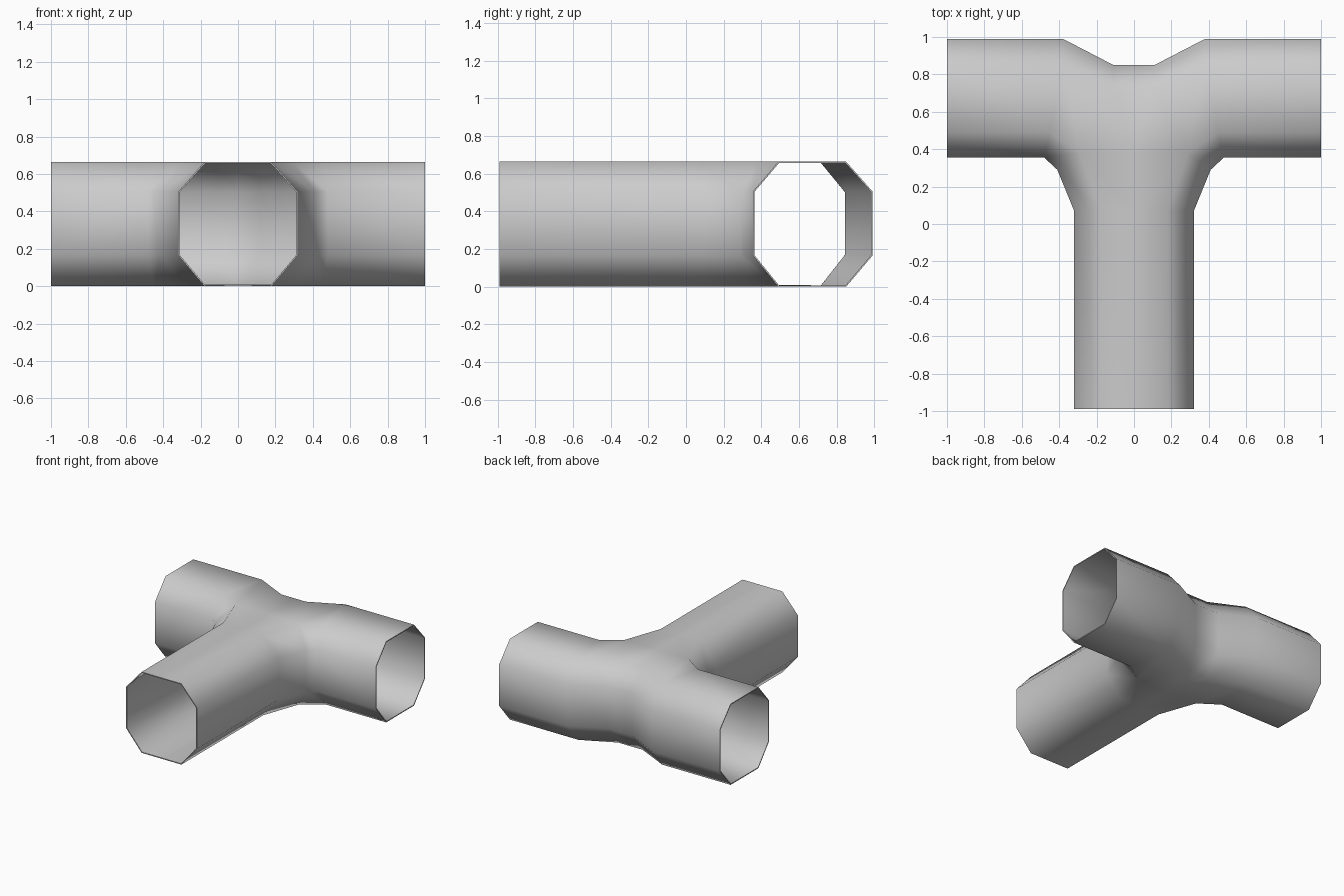
import bpy, bmesh

if "Cube" in bpy.data.objects:
    bpy.data.objects.remove(bpy.data.objects["Cube"])

# Plan outlines of the right half: widest side wall, and edge of the flat top/bottom
side_back = [(0, .85), (.11, .85), (.38, .99), (1, .99)]
flat_back = [(0, .72), (.11, .72), (.38, .85), (1, .85)]
side_front = [(1, .355), (.48, .355), (.41, .29), (.32, .07), (.32, -.99)]
flat_front = [(1, .49), (.45, .49), (.29, .38), (.18, .07), (.18, -.99)]
axis = [(0, .38), (0, .07), (0, -.99)]
HEIGHT, LOW, HIGH = .663, .165, .505

bm = bmesh.new()


def row(points, z):
    return [bm.verts.new((x, y, z)) for x, y in points]


def bridge(a, b):
    for i in range(len(a) - 1):
        bm.faces.new((a[i], a[i + 1], b[i + 1], b[i]))


# Flat top and bottom as quad strips, joined by the bevelled walls
caps = {}
for z in (0, HEIGHT):
    b, f, c = row(flat_back, z), row(flat_front, z), row(axis, z)
    bridge([b[3], b[2], b[1]], f[:3])
    bm.faces.new((b[1], f[2], c[0], b[0]))
    bridge(f[2:], c)
    caps[z] = (b, f)
for k, side in enumerate((side_back, side_front)):
    rings = [caps[0][k], row(side, LOW), row(side, HIGH), caps[HEIGHT][k]]
    for lower, upper in zip(rings, rings[1:]):
        bridge(lower, upper)

# Mirror to the left half
bmesh.ops.mirror(bm, geom=bm.verts[:] + bm.edges[:] + bm.faces[:],
                 axis='X', merge_dist=1e-4)
bmesh.ops.remove_doubles(bm, verts=bm.verts[:], dist=1e-4)
bmesh.ops.recalc_face_normals(bm, faces=bm.faces[:])
# Make sure the top faces point outward
top = max(bm.faces, key=lambda f: f.calc_center_median().z)
if top.normal.z < 0:
    bmesh.ops.reverse_faces(bm, faces=bm.faces[:])

mesh = bpy.data.meshes.new("pipe_tee")
bm.to_mesh(mesh)
bm.free()
pipe = bpy.data.objects.new("pipe_tee", mesh)
bpy.context.collection.objects.link(pipe)
bpy.context.view_layer.objects.active = pipe
pipe.select_set(True)

# Thin wall, open ends
wall = pipe.modifiers.new("wall", 'SOLIDIFY')
wall.thickness = .008
wall.offset = -1
bpy.ops.object.modifier_apply(modifier="wall")
bpy.ops.object.shade_smooth_by_angle(angle=1.1)
